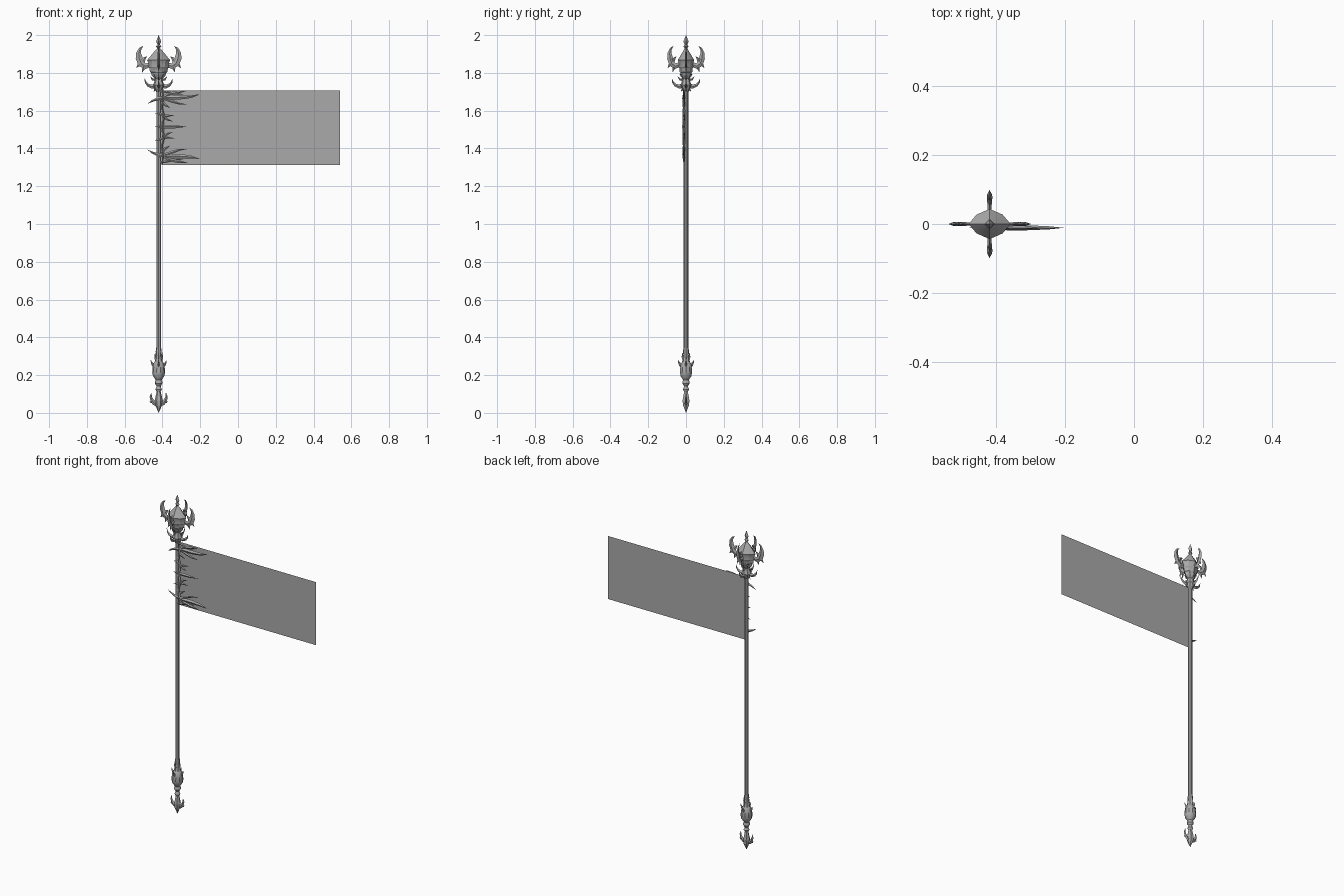
import bpy, bmesh, math
from mathutils import Vector, Matrix

POLE_X = -0.42
MID_Z = 1.515          # middle of the flag

metal = bpy.data.materials.new("grey metal")
metal.diffuse_color = (0.40, 0.40, 0.40, 1)
cloth = bpy.data.materials.new("grey cloth")
cloth.diffuse_color = (0.40, 0.40, 0.40, 1)


def finish(name, bm, mat, smooth=None):
    bmesh.ops.recalc_face_normals(bm, faces=bm.faces)
    me = bpy.data.meshes.new(name)
    bm.to_mesh(me)
    bm.free()
    me.materials.append(mat)
    ob = bpy.data.objects.new(name, me)
    bpy.context.collection.objects.link(ob)
    if smooth:
        bpy.context.view_layer.objects.active = ob
        ob.select_set(True)
        bpy.ops.object.shade_smooth_by_angle(angle=math.radians(smooth))
        ob.select_set(False)
    return ob


def skin(bm, rings):
    """Bridge rings of equal count and close both ends."""
    n = len(rings[0])
    for a, b in zip(rings, rings[1:]):
        for i in range(n):
            j = (i + 1) % n
            bm.faces.new((a[i], a[j], b[j], b[i]))
    bm.faces.new(rings[0])
    bm.faces.new(rings[-1])


def lathe(name, profile, seg=12, sy=1.0, rib=1.0, smooth=35):
    """Turned part on the pole axis; rib < 1 pinches every other side."""
    bm = bmesh.new()
    rings = []
    for r, z in profile:
        ring = []
        for i in range(seg):
            a = 2 * math.pi * i / seg
            k = r * (rib if i % 2 else 1)
            ring.append(bm.verts.new((POLE_X + k * math.cos(a), sy * k * math.sin(a), z)))
        rings.append(ring)
    skin(bm, rings)
    return finish(name, bm, metal, smooth)


def horn(bm, path, thick, mat=Matrix()):
    """Tapered blade of diamond section; path holds (u, v, half width)."""
    pts = [Vector((u, v)) for u, v, w in path]
    rings = []
    for i, (u, v, w) in enumerate(path):
        d = (pts[min(i + 1, len(pts) - 1)] - pts[max(i - 1, 0)]).normalized()
        n = Vector((-d.y, d.x))
        w = max(w, 0.0004)
        t = w * thick
        ring = [(u + n.x * w, 0, v + n.y * w), (u, t, v),
                (u - n.x * w, 0, v - n.y * w), (u, -t, v)]
        rings.append([bm.verts.new(mat @ Vector(p)) for p in ring])
    skin(bm, rings)


def around(name, paths, thick, count=4, sy=1.0, start=0.0):
    """Repeat a set of horns around the pole."""
    bm = bmesh.new()
    for k in range(count):
        m = (Matrix.Translation((POLE_X, 0, 0)) @ Matrix.Diagonal((1, sy, 1, 1))
             @ Matrix.Rotation(start + 2 * math.pi * k / count, 4, 'Z'))
        for p in paths:
            horn(bm, p, thick, m)
    return finish(name, bm, metal)


# pole
lathe("pole", [(0.0125, 0.28), (0.0125, 1.74)], seg=8)

# flag, a single sheet
bm = bmesh.new()
bm.faces.new([bm.verts.new(p) for p in
              ((-0.405, 0, 1.313), (0.54, 0, 1.313), (0.54, 0, 1.708), (-0.405, 0, 1.708))])
finish("flag", bm, cloth)

# head: collar, ribbed bulb, finial
lathe("head_collar", [(0.013, 1.70), (0.022, 1.715), (0.03, 1.735), (0.022, 1.755),
                      (0.019, 1.77), (0.03, 1.785), (0.034, 1.795)], seg=8)
lathe("head_bulb", [(0.02, 1.77), (0.036, 1.785), (0.04, 1.80), (0.046, 1.805), (0.049, 1.825),
                    (0.055, 1.832), (0.055, 1.855), (0.061, 1.868), (0.046, 1.885),
                    (0.03, 1.905), (0.012, 1.925)], seg=8, sy=0.72, rib=0.88, smooth=25)
lathe("head_finial", [(0.012, 1.92), (0.007, 1.932), (0.015, 1.94), (0.006, 1.95),
                      (0.012, 1.962), (0.013, 1.968), (0.006, 1.985), (0.0005, 2.0)],
      seg=4, smooth=None)

# four barbed wings around the bulb
around("head_wings", [
    [(0.04, 1.845, 0.012), (0.07, 1.835, 0.015), (0.092, 1.85, 0.019), (0.103, 1.878, 0.018),
     (0.106, 1.905, 0.013), (0.098, 1.928, 0.007), (0.082, 1.942, 0)],
    [(0.088, 1.87, 0.012), (0.106, 1.869, 0.008), (0.122, 1.878, 0)],
    [(0.09, 1.86, 0.012), (0.106, 1.842, 0.008), (0.118, 1.826, 0)],
    [(0.078, 1.845, 0.013), (0.08, 1.822, 0.008), (0.087, 1.803, 0)],
    [(0.085, 1.86, 0.012), (0.074, 1.878, 0.007), (0.062, 1.887, 0)],
], 0.42, sy=0.82)

# ring of upturned horns at the collar, with small drooping thorns
around("collar_horns", [
    [(0.012, 1.735, 0.012), (0.035, 1.727, 0.011), (0.056, 1.735, 0.008),
     (0.069, 1.75, 0.005), (0.074, 1.77, 0)],
    [(0.015, 1.765, 0.008), (0.032, 1.765, 0.006), (0.045, 1.782, 0)],
    [(0.01, 1.725, 0.008), (0.02, 1.712, 0.005), (0.026, 1.70, 0)],
], 0.6)

# foot: neck, bulb, beads and spear tip
lathe("foot_neck", [(0.013, 0.345), (0.016, 0.325), (0.014, 0.305), (0.018, 0.285),
                    (0.022, 0.265)], seg=8)
lathe("foot_bulb", [(0.018, 0.275), (0.028, 0.262), (0.032, 0.24), (0.034, 0.215),
                    (0.03, 0.195), (0.02, 0.18), (0.014, 0.172)], seg=10)
lathe("foot_beads", [(0.012, 0.18), (0.019, 0.166), (0.02, 0.156), (0.011, 0.142),
                     (0.012, 0.135), (0.017, 0.125), (0.01, 0.112), (0.011, 0.09)], seg=10)
lathe("foot_tip", [(0.01, 0.115), (0.015, 0.095), (0.021, 0.065), (0.018, 0.04),
                   (0.009, 0.02), (0.0005, 0.0)], seg=6, smooth=None)
around("foot_thorns", [
    [(0.018, 0.245, 0.011), (0.031, 0.256, 0.008), (0.038, 0.268, 0.004), (0.042, 0.28, 0)],
    [(0.014, 0.285, 0.008), (0.018, 0.30, 0.005), (0.019, 0.32, 0)],
], 0.7)
around("foot_flukes", [
    [(0.006, 0.045, 0.012), (0.024, 0.052, 0.011), (0.036, 0.068, 0.009),
     (0.042, 0.086, 0.006), (0.038, 0.108, 0)],
    [(0.03, 0.06, 0.007), (0.042, 0.056, 0.004), (0.048, 0.062, 0)],
], 0.6, count=2)

# thorny claws gripping the flag; (x, height above flag middle, half width)
claws = [
    [(-0.478, 0.122, 0), (-0.455, 0.136, 0.005), (-0.42, 0.15, 0.009), (-0.37, 0.156, 0.012),
     (-0.31, 0.156, 0.012), (-0.25, 0.160, 0.008), (-0.205, 0.170, 0)],
    [(-0.40, 0.150, 0.008), (-0.37, 0.172, 0.009), (-0.32, 0.183, 0.008), (-0.265, 0.192, 0)],
    [(-0.41, 0.188, 0.006), (-0.38, 0.185, 0.006), (-0.34, 0.176, 0.005), (-0.29, 0.172, 0)],
    [(-0.39, 0.150, 0.008), (-0.35, 0.135, 0.008), (-0.31, 0.122, 0.005), (-0.27, 0.118, 0)],
    [(-0.405, 0.135, 0.008), (-0.385, 0.115, 0.007), (-0.36, 0.10, 0)],
    [(-0.44, 0.072, 0), (-0.415, 0.068, 0.006), (-0.385, 0.056, 0.008), (-0.335, 0.062, 0)],
    [(-0.40, 0.060, 0.007), (-0.375, 0.038, 0.006), (-0.345, 0.028, 0)],
]
bm = bmesh.new()
for sign in (1, -1):
    m = Matrix.Translation((0, -0.011, MID_Z)) @ Matrix.Diagonal((1, 1, sign, 1))
    for c in claws:
        horn(bm, c, 0.6, m)
horn(bm, [(-0.44, 0, 0), (-0.41, 0, 0.007), (-0.37, 0, 0.010), (-0.33, 0, 0.008),
          (-0.275, 0, 0)], 0.6, Matrix.Translation((0, -0.011, MID_Z)))
finish("flag_claws", bm, metal)

# spine joining the claws along the pole
bm = bmesh.new()
horn(bm, [(-0.402, -0.2, 0), (-0.398, -0.15, 0.008), (-0.403, -0.1, 0.005),
          (-0.395, -0.06, 0.007), (-0.402, 0, 0.008), (-0.395, 0.06, 0.007),
          (-0.403, 0.1, 0.005), (-0.398, 0.15, 0.008), (-0.402, 0.2, 0)],
     1.0, Matrix.Translation((0, -0.012, MID_Z)))
finish("claw_spine", bm, metal)
